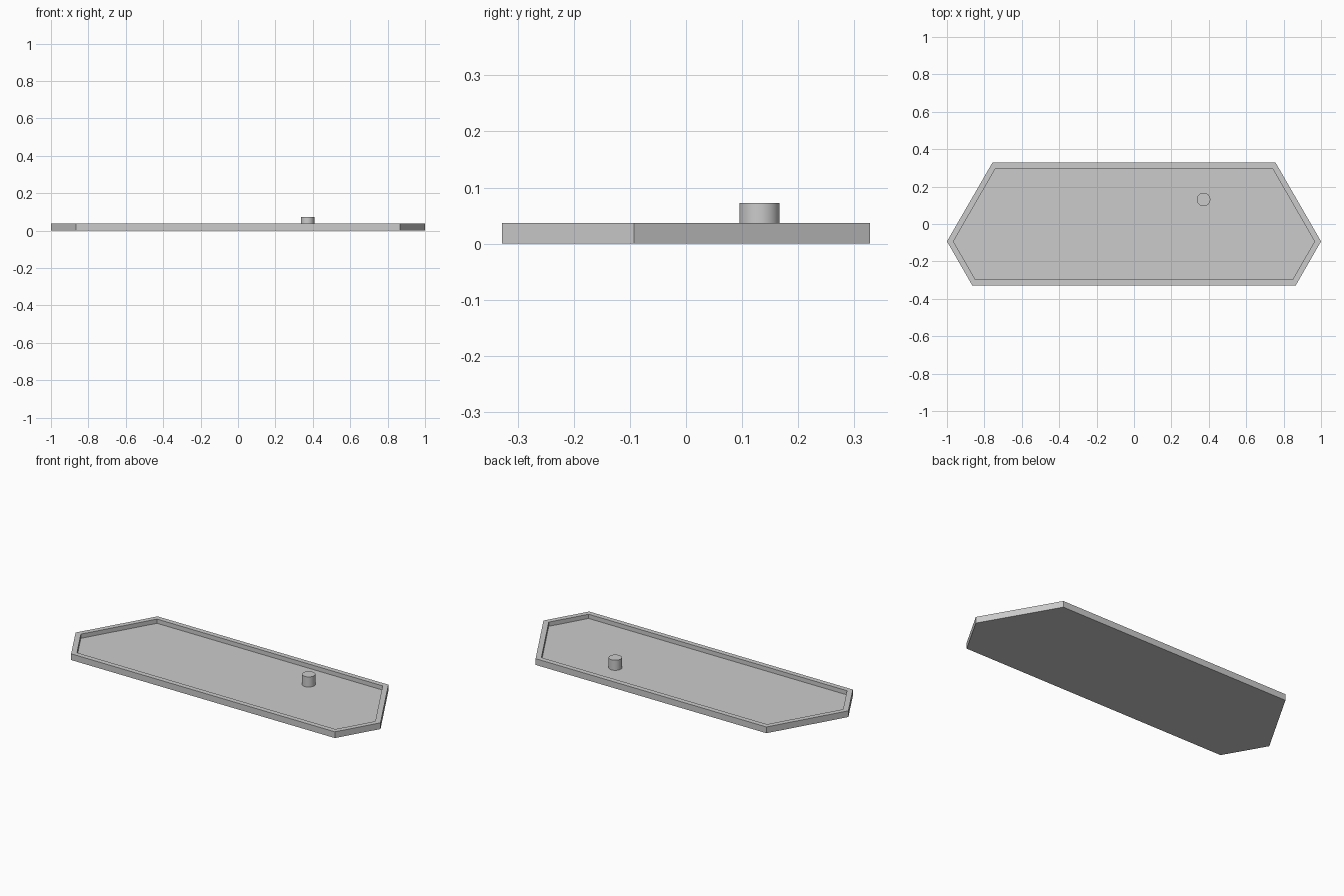
import bpy, bmesh, math

cube = bpy.data.objects.get("Cube")
if cube:
    bpy.data.objects.remove(cube, do_unlink=True)

HEIGHT, FLOOR, RIM = 0.037, 0.012, 0.03

# Single matte grey
grey = bpy.data.materials.new("light_grey")
grey.use_nodes = True
colour = (0.6, 0.6, 0.6, 1)
grey.diffuse_color = colour
grey.node_tree.nodes["Principled BSDF"].inputs["Base Color"].default_value = colour

# Tray: mirrored six-sided outline, extruded, with a recessed floor
half = [(0.865, -0.328), (1.0, -0.093), (0.757, 0.328)]
outline = half + [(-x, y) for x, y in reversed(half)]
bm = bmesh.new()
base = bm.faces.new([bm.verts.new((x, y, 0)) for x, y in outline])
walls = bmesh.ops.extrude_face_region(bm, geom=[base], use_keep_orig=True)["geom"]
top = next(g for g in walls if isinstance(g, bmesh.types.BMFace))
bmesh.ops.translate(bm, verts=top.verts, vec=(0, 0, HEIGHT))
bmesh.ops.recalc_face_normals(bm, faces=bm.faces)
bmesh.ops.inset_region(bm, faces=[top], thickness=RIM, use_even_offset=True)

# Sink the inner face, leaving upright inner walls
sunk = bmesh.ops.extrude_discrete_faces(bm, faces=[top])["faces"]
bmesh.ops.translate(bm, verts=sunk[0].verts, vec=(0, 0, FLOOR - HEIGHT))
bmesh.ops.recalc_face_normals(bm, faces=bm.faces)
mesh = bpy.data.meshes.new("tray")
bm.to_mesh(mesh)
bm.free()
tray = bpy.data.objects.new("tray", mesh)
bpy.context.collection.objects.link(tray)
mesh.materials.append(grey)

# Round peg standing on the floor
PEG_TOP = 0.072
bpy.ops.mesh.primitive_cylinder_add(
    vertices=48, radius=0.036, depth=PEG_TOP - FLOOR,
    location=(0.372, 0.131, (PEG_TOP + FLOOR) / 2))
peg = bpy.context.object
peg.name = "peg"
peg.data.materials.append(grey)
bpy.ops.object.shade_smooth_by_angle(angle=math.radians(30))
